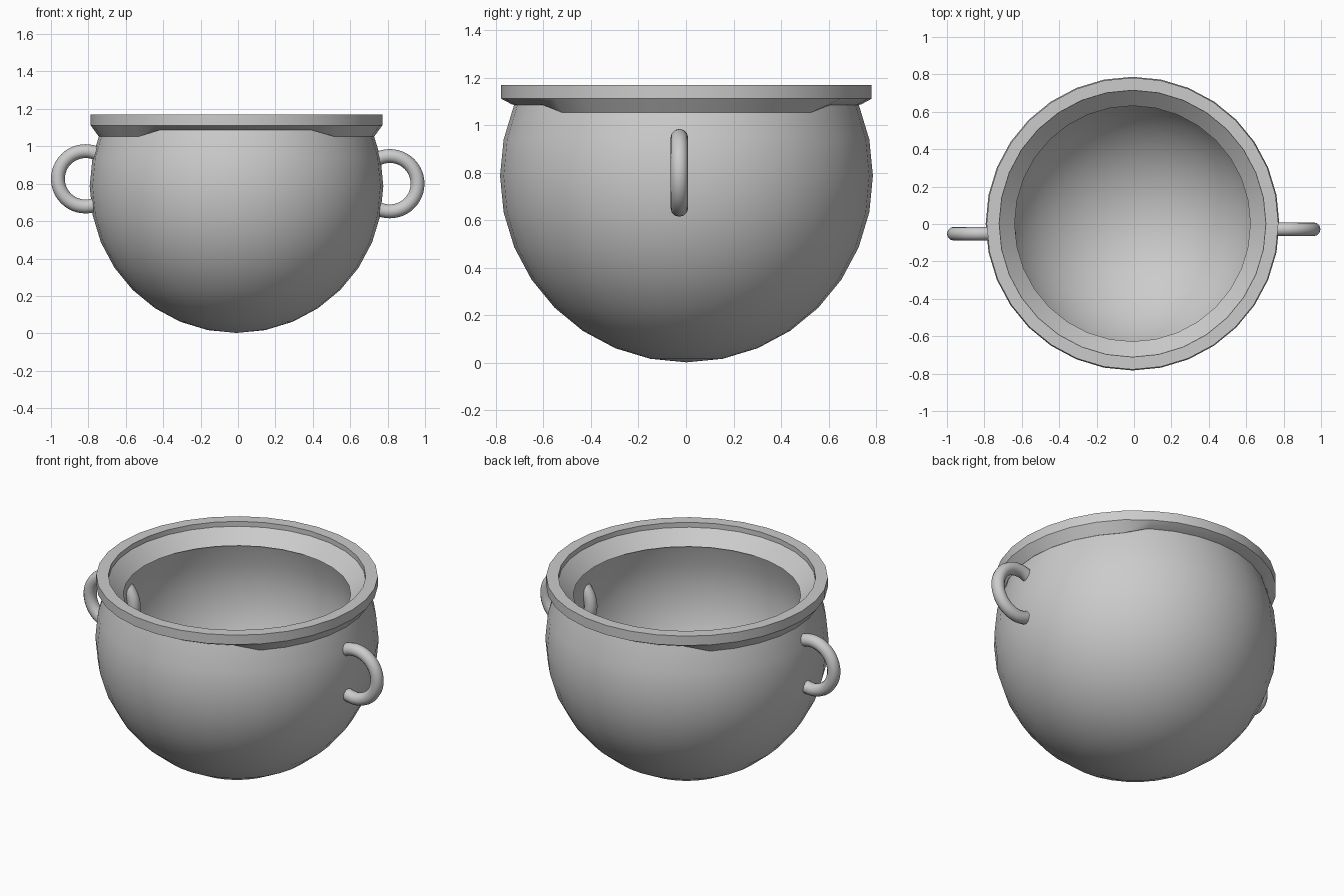
import bpy
import bmesh
import math

old = bpy.data.objects.get("Cube")
if old:
    bpy.data.objects.remove(old, do_unlink=True)

GREY = (0.6, 0.6, 0.6, 1)
SIDES = 32
CENTRE = (-0.008, 0.002, 0.787)

iron = bpy.data.materials.new("grey iron")
iron.diffuse_color = GREY
iron.use_nodes = True
iron.node_tree.nodes["Principled BSDF"].inputs["Base Color"].default_value = GREY


def finish(obj, name, angle):
    obj.name = name
    obj.data.materials.append(iron)
    bpy.ops.object.select_all(action='DESELECT')
    obj.select_set(True)
    bpy.context.view_layer.objects.active = obj
    bpy.ops.object.shade_smooth_by_angle(angle=math.radians(angle))


def open_sphere(name, radius, inward):
    bpy.ops.mesh.primitive_uv_sphere_add(segments=SIDES, ring_count=16,
                                         radius=radius, location=CENTRE)
    obj = bpy.context.object
    bm = bmesh.new()
    bm.from_mesh(obj.data)
    cap = [v for v in bm.verts if v.co.z > radius * 0.45]
    bmesh.ops.delete(bm, geom=cap, context='VERTS')
    if inward:
        bmesh.ops.reverse_faces(bm, faces=bm.faces)
    bm.to_mesh(obj.data)
    bm.free()
    finish(obj, name, 40)


# Thick round body: outer wall and inner wall
open_sphere("pot_body", 0.785, False)
open_sphere("pot_inside", 0.705, True)

# Flared rim: closed (radius, height) profile swept around the mouth
profile = [(0.63, 1.06), (0.737, 1.053), (0.78, 1.112), (0.78, 1.17),
           (0.713, 1.17), (0.713, 1.14)]
bm = bmesh.new()
rings = []
for i in range(SIDES):
    a = 2 * math.pi * i / SIDES
    ring = []
    for k, (r, z) in enumerate(profile):
        # The underside sits higher at the front and back
        if k == 1 and abs(math.sin(a)) > abs(math.cos(a)) + 0.01:
            z += 0.036
        ring.append(bm.verts.new((r * math.cos(a), r * math.sin(a), z)))
    rings.append(ring)
n = len(profile)
for i in range(SIDES):
    a, b = rings[i], rings[(i + 1) % SIDES]
    for k in range(n):
        m = (k + 1) % n
        bm.faces.new((a[k], b[k], b[m], a[m]))
bmesh.ops.recalc_face_normals(bm, faces=bm.faces)
mesh = bpy.data.meshes.new("pot_rim")
bm.to_mesh(mesh)
bm.free()
rim = bpy.data.objects.new("pot_rim", mesh)
rim.location = (CENTRE[0], CENTRE[1], 0)
bpy.context.collection.objects.link(rim)
finish(rim, "pot_rim", 25)

# Ring handles passing through the wall on each side
for name, spot in (("left_handle", (0.812, -0.028, 0.8)),
                   ("right_handle", (-0.815, -0.052, 0.826))):
    bpy.ops.mesh.primitive_torus_add(
        major_radius=0.148, minor_radius=0.037, major_segments=48,
        minor_segments=12, location=spot, rotation=(math.pi / 2, 0, 0))
    finish(bpy.context.object, name, 40)
